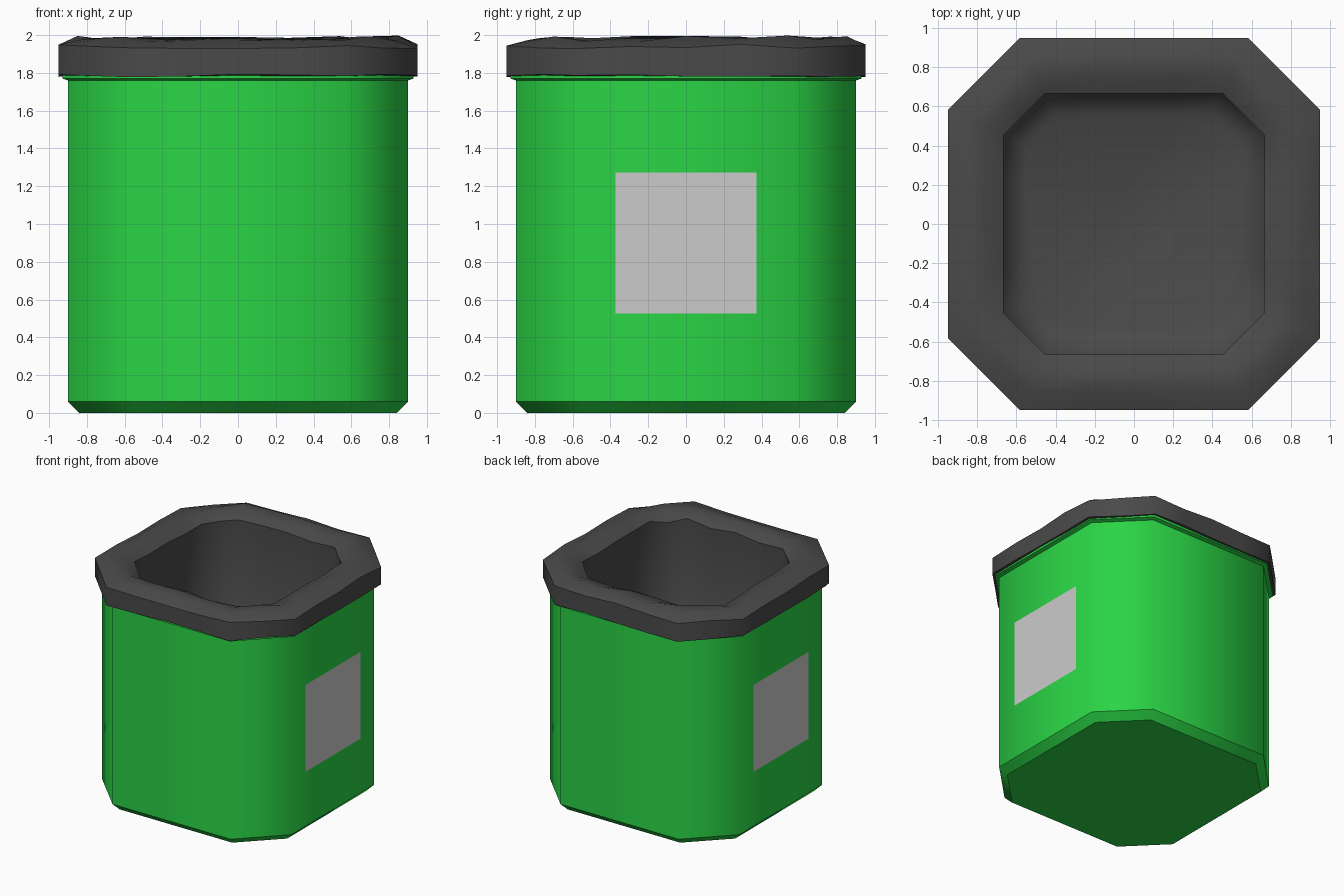
import bpy, bmesh, random

if "Cube" in bpy.data.objects:
    bpy.data.objects.remove(bpy.data.objects["Cube"])

random.seed(4)


def material(name, color):
    m = bpy.data.materials.new(name)
    m.diffuse_color = (*color, 1)
    m.use_nodes = True
    m.node_tree.nodes["Principled BSDF"].inputs["Base Color"].default_value = m.diffuse_color
    return m


def octagon(h, long_cuts=1, short_cuts=1):
    """Square of half-width h with clipped corners, sides subdivided."""
    c = 0.56 + (h - 0.9) * 0.45
    corners = [(-c, -h), (c, -h), (h, -c), (h, c), (c, h), (-c, h), (-h, c), (-h, -c)]
    pts = []
    for i, (x0, y0) in enumerate(corners):
        x1, y1 = corners[(i + 1) % 8]
        n = short_cuts if i % 2 else long_cuts
        pts += [(x0 + (x1 - x0) * k / n, y0 + (y1 - y0) * k / n) for k in range(n)]
    return pts


def loft(name, profile, mat, cuts=(1, 1), cap_first=False, cap_last=False):
    """Stack octagon rings; profile rows are half-width, z, z jitter, sharp."""
    bm = bmesh.new()
    rings = []
    for h, z, jitter, sharp in profile:
        rings.append([bm.verts.new((x, y, z + random.uniform(-jitter, jitter)))
                      for x, y in octagon(h, *cuts)])
    n = len(rings[0])
    for a, b in zip(rings, rings[1:]):
        for i in range(n):
            j = (i + 1) % n
            bm.faces.new((a[i], a[j], b[j], b[i]))
    if cap_first:
        bm.faces.new(rings[0][::-1])
    if cap_last:
        bm.faces.new(rings[-1])
    for f in bm.faces:
        f.smooth = True
    for ring, row in zip(rings, profile):
        if row[3]:
            for i in range(n):
                e = bm.edges.get((ring[i], ring[(i + 1) % n]))
                e.smooth = False
    me = bpy.data.meshes.new(name)
    bm.to_mesh(me)
    bm.free()
    ob = bpy.data.objects.new(name, me)
    bpy.context.collection.objects.link(ob)
    me.materials.append(mat)
    return ob


green = material("green_plastic", (0.023, 0.66, 0.06))
dark = material("dark_liner", (0.068, 0.068, 0.068))

# Bin shell with bevelled base and a small stepped lip
loft("bin_body", [(0.84, 0, 0, True), (0.9, 0.06, 0, True), (0.9, 1.76, 0, True),
                  (0.915, 1.765, 0, True), (0.93, 1.77, 0, True), (0.93, 1.79, 0, True),
                  (0.68, 1.79, 0, True)], green, cap_first=True)

# Bag folded over the lip, wavy on top, running down inside to a closed bottom
loft("bag_liner", [(0.93, 1.785, 0.006, False), (0.95, 1.785, 0.008, True),
                   (0.95, 1.94, 0.012, True), (0.85, 1.98, 0.018, False),
                   (0.76, 1.975, 0.018, False), (0.665, 1.93, 0.015, True),
                   (0.68, 0.22, 0, False), (0.55, 0.14, 0, False)],
     dark, cuts=(4, 2), cap_last=True)

# Flat square labels on the left and right sides
for side, name in ((1, "right_label"), (-1, "left_label")):
    bpy.ops.mesh.primitive_plane_add(size=0.745, location=(side * 0.902, 0, 0.9),
                                     rotation=(0, side * 1.5707963, 0))
    bpy.context.object.name = name
